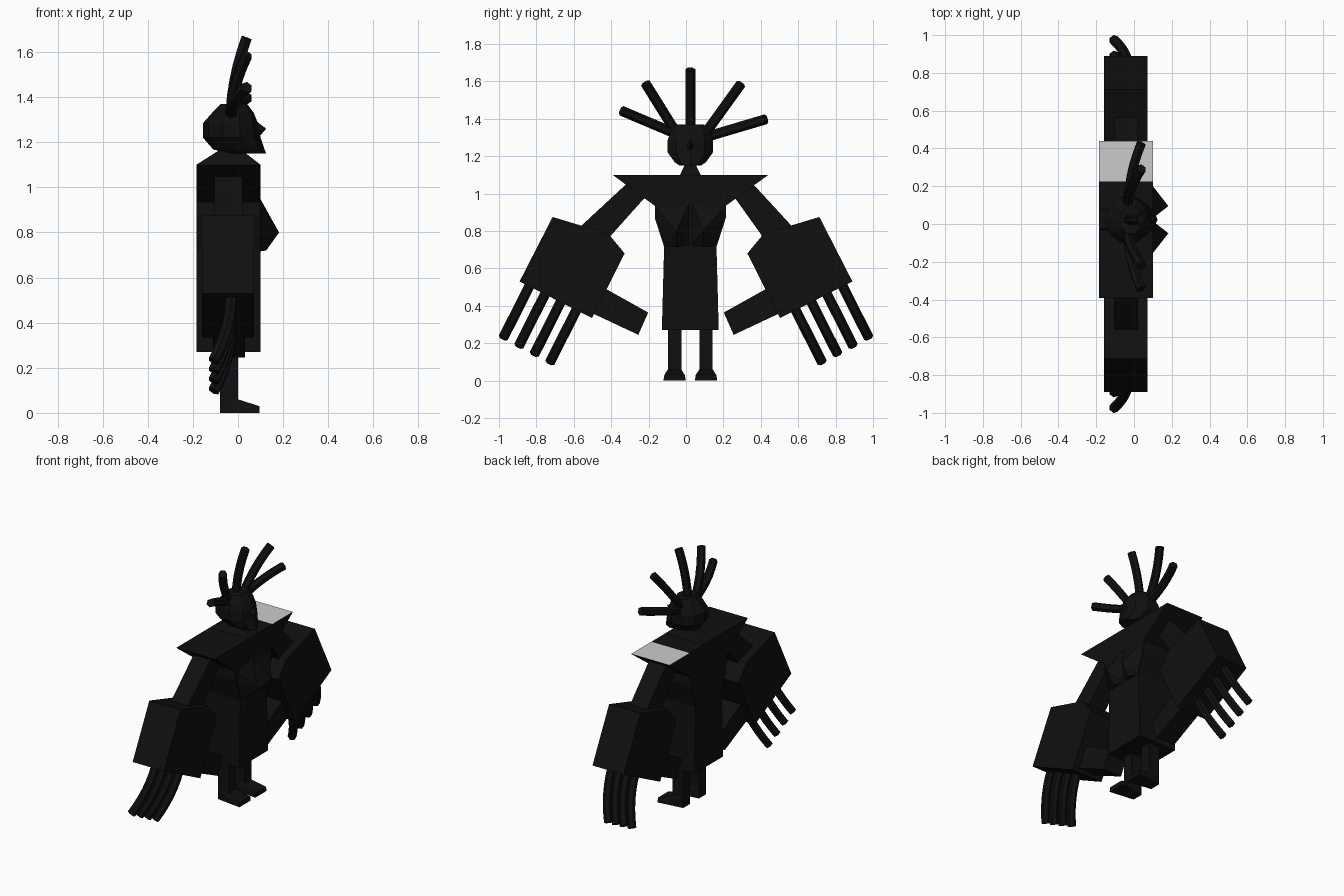
import bpy, bmesh
from math import cos, sin, pi
from mathutils import Vector

if "Cube" in bpy.data.objects:
    bpy.data.objects.remove(bpy.data.objects["Cube"])

CY = 0.023  # body symmetry plane in y
black = bpy.data.materials.new("black")
black.diffuse_color = (0.005, 0.005, 0.005, 1)
black.use_nodes = True
black.node_tree.nodes["Principled BSDF"].inputs["Base Color"].default_value = black.diffuse_color
grey = bpy.data.materials.new("grey")
grey.diffuse_color = (0.8, 0.8, 0.8, 1)
grey.use_nodes = True
grey.node_tree.nodes["Principled BSDF"].inputs["Base Color"].default_value = grey.diffuse_color


def finish(name, bm):
    bmesh.ops.recalc_face_normals(bm, faces=bm.faces[:])
    me = bpy.data.meshes.new(name)
    bm.to_mesh(me)
    bm.free()
    me.materials.append(black)
    ob = bpy.data.objects.new(name, me)
    bpy.context.collection.objects.link(ob)
    return ob


def loft(name, rings):
    """Skin a list of equal-length point rings and cap both ends."""
    bm = bmesh.new()
    vs = [[bm.verts.new(p) for p in r] for r in rings]
    n = len(vs[0])
    for a, b in zip(vs, vs[1:]):
        for i in range(n):
            j = (i + 1) % n
            bm.faces.new((a[i], a[j], b[j], b[i]))
    bm.faces.new(vs[0])
    bm.faces.new(vs[-1])
    return finish(name, bm)


def prism(name, outline, x0, x1):
    return loft(name, [[(x, y, z) for y, z in outline] for x in (x0, x1)])


def hull(name, pts):
    bm = bmesh.new()
    for p in pts:
        bm.verts.new(p)
    bmesh.ops.convex_hull(bm, input=bm.verts[:])
    return finish(name, bm)


def strand(name, base, tip, x0, bend, r=0.027, power=2, sides=6, steps=6):
    """Tube that runs straight in y-z and curls in x."""
    b, d = Vector((0, *base)), Vector((0, tip[0] - base[0], tip[1] - base[1]))
    w = d.normalized().cross(Vector((1, 0, 0)))
    rings = []
    for k in range(steps + 1):
        t = k / steps
        c = b + d * t + Vector((x0 + bend * t ** power, 0, 0))
        tan = (d + Vector((bend * power * t ** (power - 1), 0, 0))).normalized()
        u = tan.cross(w)
        rings.append([c + r * (w * cos(2 * pi * i / sides) + u * sin(2 * pi * i / sides))
                      for i in range(sides)])
    return loft(name, rings)


# dress with pointed shoulders
half = [(0.19, 0.935), (0.19, 0.87), (0.14, 0.715), (0.152, 0.27)]
outline = ([(CY + 0.202, 1.10), (CY + 0.417, 1.10)] + [(CY + y, z) for y, z in half]
           + [(CY - y, z) for y, z in reversed(half)] + [(CY - 0.415, 1.10)])
dress = prism("dress", outline, -0.185, 0.10)
dress.data.materials.append(grey)
for f in dress.data.polygons:  # pale patch on one shoulder
    c = f.center
    if c.z > 1.095 and c.y > 0.3:
        f.material_index = 1

# neck
loft("neck", [[(x0, CY - w, z), (x1, CY - w, z), (x1, CY + w, z), (x0, CY + w, z)]
              for x0, x1, w, z in ((-0.185, 0.10, 0.055, 1.10), (-0.075, 0.01, 0.022, 1.17))])

# head: (z, back x, front x, half width)
head = []
for z, xb, xf, w in ((1.15, -0.04, 0.125, 0.06), (1.168, -0.11, 0.118, 0.088),
                     (1.22, -0.155, 0.10, 0.127), (1.285, -0.155, 0.088, 0.127),
                     (1.33, -0.115, 0.07, 0.112), (1.37, -0.075, 0.04, 0.077)):
    cx, rx = (xb + xf) / 2, (xf - xb) / 2
    head.append([(cx + rx * cos(a), CY + w * sin(a), z)
                 for a in (2 * pi * i / 10 for i in range(10))])
loft("head", head)
hull("nose", [(0.06, CY, 1.31), (0.125, CY, 1.26), (0.095, CY, 1.225),
              (0.07, CY - 0.03, 1.24), (0.07, CY + 0.03, 1.24)])

# hair strands curling forward
for base, tip in (((CY, 1.28), (CY, 1.665)), ((-0.03, 1.29), (-0.217, 1.59)),
                  ((0.08, 1.29), (0.294, 1.587)), ((-0.03, 1.31), (-0.345, 1.443)),
                  ((0.08, 1.295), (0.428, 1.398))):
    strand("hair_strand", base, tip, -0.033, 0.072)

for s, side in ((-1, "left"), (1, "right")):
    # chest
    hull(side + "_chest", [(0.09, CY + s * a, z) for a, z in
                           ((0, 0.965), (0.19, 0.935), (0.19, 0.87), (0.14, 0.715), (0, 0.72))]
         + [(0.182, CY + s * 0.072, 0.80), (0.125, CY + s * 0.07, 0.72)])
    # leg and foot
    y = CY + s * 0.084
    prism(side + "_leg", [(y - 0.036, 0.04), (y + 0.036, 0.04),
                          (y + 0.036, 0.30), (y - 0.036, 0.30)], -0.08, 0)
    hull(side + "_foot", [(x, y + k * w, z) for k in (-1, 1) for x, w, z in
                          ((-0.08, 0.037, 0), (-0.08, 0.036, 0.06), (0, 0.036, 0.06),
                           (0.095, 0.06, 0), (0.095, 0.055, 0.03))])
    # arm: shoulder end follows the body, wrist end follows the hand
    prism(side + "_arm", [(CY + s * 0.30, 1.09), (CY + s * 0.215, 1.01),
                          (s * 0.42, 0.755), (s * 0.59, 0.80)], -0.105, 0.02)
    # big block hand
    prism(side + "_hand", [(s * a, z) for a, z in
                           ((0.713, 0.875), (0.415, 0.785), (0.328, 0.68),
                            (0.503, 0.335), (0.89, 0.53))], -0.16, 0.072)
    # thumb
    prism(side + "_thumb", [(s * a, z) for a, z in
                            ((0.50, 0.36), (0.44, 0.497), (0.202, 0.364), (0.255, 0.245))],
          -0.11, 0.03)
    # fingers curling back
    for i in range(4):
        a, z = 0.83 - 0.083 * i, 0.52 - 0.044 * i
        strand(side + "_finger", (s * a, z), (s * (a + 0.147), z - 0.291), -0.03, -0.078)
